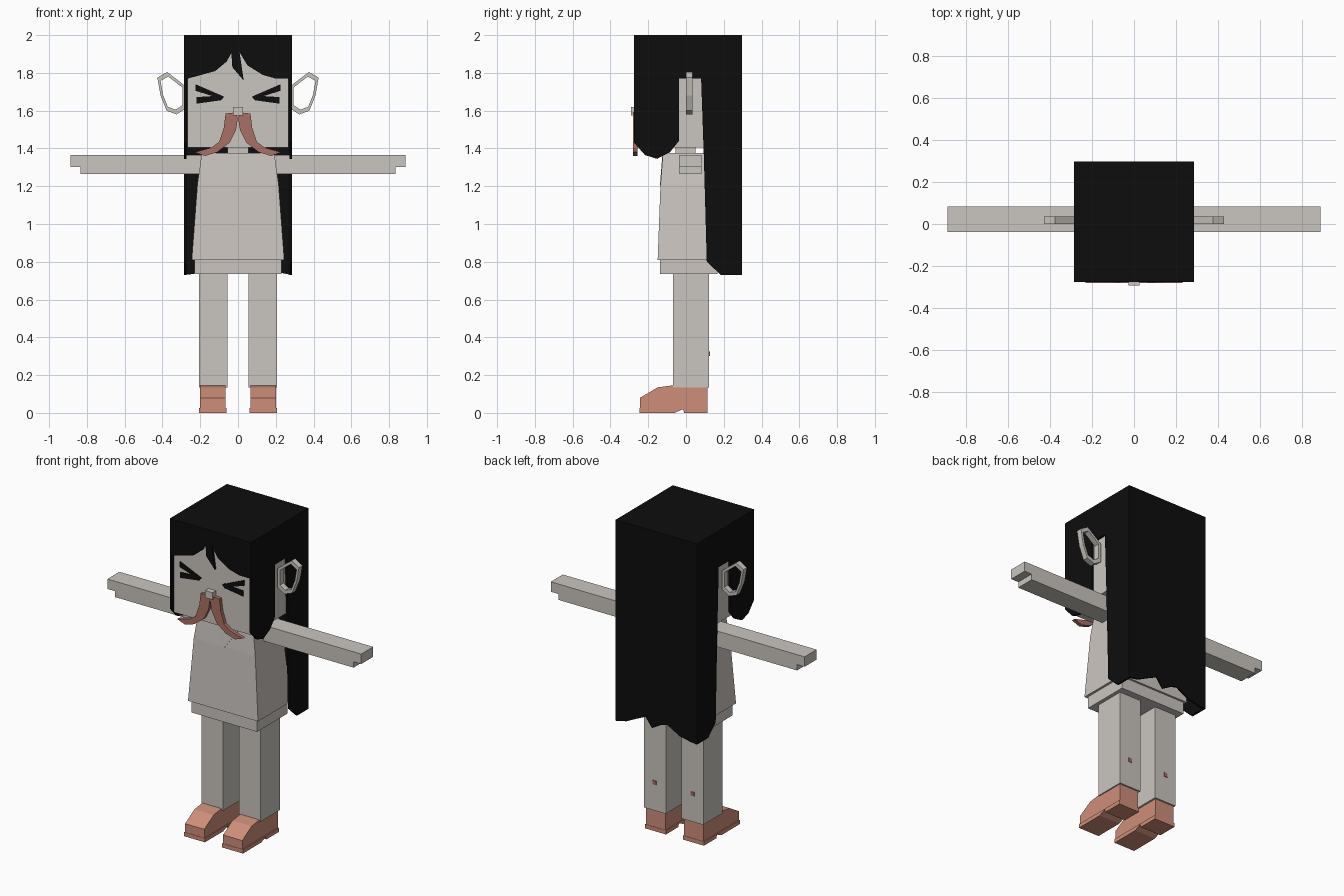
import bpy
import bmesh

cube = bpy.data.objects.get("Cube")
if cube:
    bpy.data.objects.remove(cube, do_unlink=True)


def material(name, r, g, b):
    m = bpy.data.materials.new(name)
    m.use_nodes = True
    m.diffuse_color = (r, g, b, 1)
    m.node_tree.nodes["Principled BSDF"].inputs["Base Color"].default_value = (r, g, b, 1)
    return m


SKIN = material("pale grey skin", 0.59, 0.56, 0.52)
DRESS = material("warm grey cloth", 0.60, 0.56, 0.53)
HAIR = material("black hair", 0.004, 0.004, 0.004)
SHOE = material("salmon shoe", 0.62, 0.27, 0.19)
RED = material("dusty red", 0.40, 0.16, 0.13)


def finish(name, bm, mat):
    bmesh.ops.recalc_face_normals(bm, faces=bm.faces)
    mesh = bpy.data.meshes.new(name)
    bm.to_mesh(mesh)
    bm.free()
    mesh.materials.append(mat)
    obj = bpy.data.objects.new(name, mesh)
    bpy.context.collection.objects.link(obj)
    return obj


def prism(name, pts, axis, lo, hi, mat):
    """Extrude a flat outline along x (outline in y,z) or along y (outline in x,z)."""
    bm = bmesh.new()

    def ring(d):
        return [bm.verts.new((d, a, b) if axis == "x" else (a, d, b)) for a, b in pts]

    near, far = ring(lo), ring(hi)
    bm.faces.new(near)
    bm.faces.new(far)
    for i in range(len(pts)):
        j = (i + 1) % len(pts)
        bm.faces.new((near[i], near[j], far[j], far[i]))
    return finish(name, bm, mat)


def box(name, x, y, z, mat):
    return prism(name, [(x[0], z[0]), (x[1], z[0]), (x[1], z[1]), (x[0], z[1])], "y", y[0], y[1], mat)


def flip(pts):
    return [(-a, b) for a, b in pts]


# Head, neck and nose
box("head", (-0.268, 0.268), (-0.258, 0.28), (1.405, 1.98), SKIN)
box("neck", (-0.055, 0.055), (-0.055, 0.05), (1.3, 1.42), SKIN)
box("nose", (-0.026, 0.026), (-0.292, -0.25), (1.575, 1.62), SKIN)

# Hair: top, fringe, back and two side panels
box("hair_top", (-0.285, 0.285), (-0.275, 0.297), (1.985, 2.0), HAIR)
fringe = [(-0.285, 2), (-0.285, 1.765), (-0.21, 1.785), (-0.12, 1.81), (-0.06, 1.86), (-0.035, 1.905),
          (-0.03, 1.83), (0.03, 1.76), (0.008, 1.91), (0.05, 1.84), (0.13, 1.79), (0.2, 1.77), (0.285, 1.77)]
prism("hair_fringe", fringe + [(0.285, 2)], "y", -0.275, -0.262, HAIR)
hem = [(0.285, 0.73), (0.21, 0.745), (0.14, 0.78), (0.075, 0.81), (0.03, 0.75), (-0.03, 0.785),
       (-0.075, 0.8), (-0.165, 0.75), (-0.24, 0.735), (-0.285, 0.73)]
prism("hair_back", [(-0.285, 2), (0.285, 2)] + hem, "y", 0.285, 0.297, HAIR)
side = [(-0.275, 2), (-0.275, 1.43), (-0.217, 1.365), (-0.153, 1.345), (-0.085, 1.38), (-0.037, 1.44),
        (-0.037, 1.77), (0.08, 1.77), (0.095, 1.34), (0.11, 0.8), (0.185, 0.73), (0.297, 0.73), (0.297, 2)]

# Face details and limbs, one of each per side
eye_top = [(0.225, 1.74), (0.225, 1.705), (0.09, 1.663), (0.075, 1.675)]
eye_low = [(0.22, 1.672), (0.085, 1.68), (0.075, 1.67), (0.09, 1.655), (0.22, 1.637)]
moustache = [(0.0, 1.565), (0.02, 1.59), (0.066, 1.585), (0.075, 1.51), (0.1, 1.435), (0.14, 1.405),
             (0.23, 1.38), (0.175, 1.36), (0.11, 1.38), (0.045, 1.43), (0.01, 1.5)]
arm = [(0.18, 1.265), (0.835, 1.265), (0.835, 1.302), (0.888, 1.302), (0.888, 1.365), (0.18, 1.365)]
shoe = [(-0.243, 0.02), (-0.243, 0.08), (-0.15, 0.135), (-0.075, 0.145), (0.113, 0.14), (0.113, 0.02)]
sole = [(-0.245, 0), (-0.245, 0.025), (0.115, 0.025), (0.115, 0), (-0.01, 0), (-0.015, 0.02), (-0.06, 0)]
ear = [(0.278, 1.73), (0.375, 1.805), (0.427, 1.775), (0.41, 1.68), (0.378, 1.6), (0.325, 1.58), (0.278, 1.61)]


def ear_ring(name, s):
    bm = bmesh.new()
    cx, cz = 0.35, 1.695
    rings = []
    for k, y in ((1, 0), (1, 0.035), (0.78, 0.035), (0.78, 0)):
        rings.append([bm.verts.new((s * (cx + k * (x - cx)), y, cz + k * (z - cz))) for x, z in ear])
    n = len(ear)
    for r in range(4):
        a, b = rings[r], rings[(r + 1) % 4]
        for i in range(n):
            j = (i + 1) % n
            bm.faces.new((a[i], a[j], b[j], b[i]))
    finish(name, bm, SKIN)


for tag, s in (("left", 1), ("right", -1)):
    def outline(pts):
        return pts if s > 0 else flip(pts)

    def span(a, b):
        return sorted((s * a, s * b))

    prism(tag + "_hair_side", side, "x", *span(0.272, 0.285), HAIR)
    prism(tag + "_eye_upper_line", outline(eye_top), "y", -0.264, -0.257, HAIR)
    prism(tag + "_eye_lower_line", outline(eye_low), "y", -0.264, -0.257, HAIR)
    prism(tag + "_moustache", outline(moustache), "y", -0.28, -0.257, RED)
    ear_ring(tag + "_ear", s)
    prism(tag + "_arm", outline(arm), "y", -0.037, 0.083, SKIN)
    box(tag + "_leg", span(0.055, 0.207), (-0.07, 0.123), (0.135, 0.8), SKIN)
    box(tag + "_leg_mark", span(0.12, 0.145), (0.12, 0.127), (0.3, 0.325), RED)
    prism(tag + "_shoe_upper", shoe, "x", *span(0.066, 0.2), SHOE)
    prism(tag + "_shoe_sole", sole, "x", *span(0.06, 0.206), SHOE)

# Dress: rectangular sections lofted from skirt to shoulders, over a straight hem
bm = bmesh.new()
sections = [(0.81, 0.245, -0.15, 0.18), (1.21, 0.215, -0.135, 0.15), (1.375, 0.192, -0.122, 0.13)]
loops = [[bm.verts.new(p) for p in ((-w, f, z), (w, f, z), (w, b, z), (-w, b, z))] for z, w, f, b in sections]
bm.faces.new(loops[0])
bm.faces.new(loops[-1])
for lower, upper in zip(loops, loops[1:]):
    for i in range(4):
        j = (i + 1) % 4
        bm.faces.new((lower[i], lower[j], upper[j], upper[i]))
finish("dress", bm, DRESS)
box("dress_hem", (-0.23, 0.23), (-0.137, 0.167), (0.735, 0.83), DRESS)

# Neckline plate leaning with the chest
neckline = prism("neckline", [(0, 1.205), (0.115, 1.37), (-0.115, 1.37)], "y", -0.138, -0.131, SKIN)
for v in neckline.data.vertices:
    v.co.y += (v.co.z - 1.205) * 0.08
